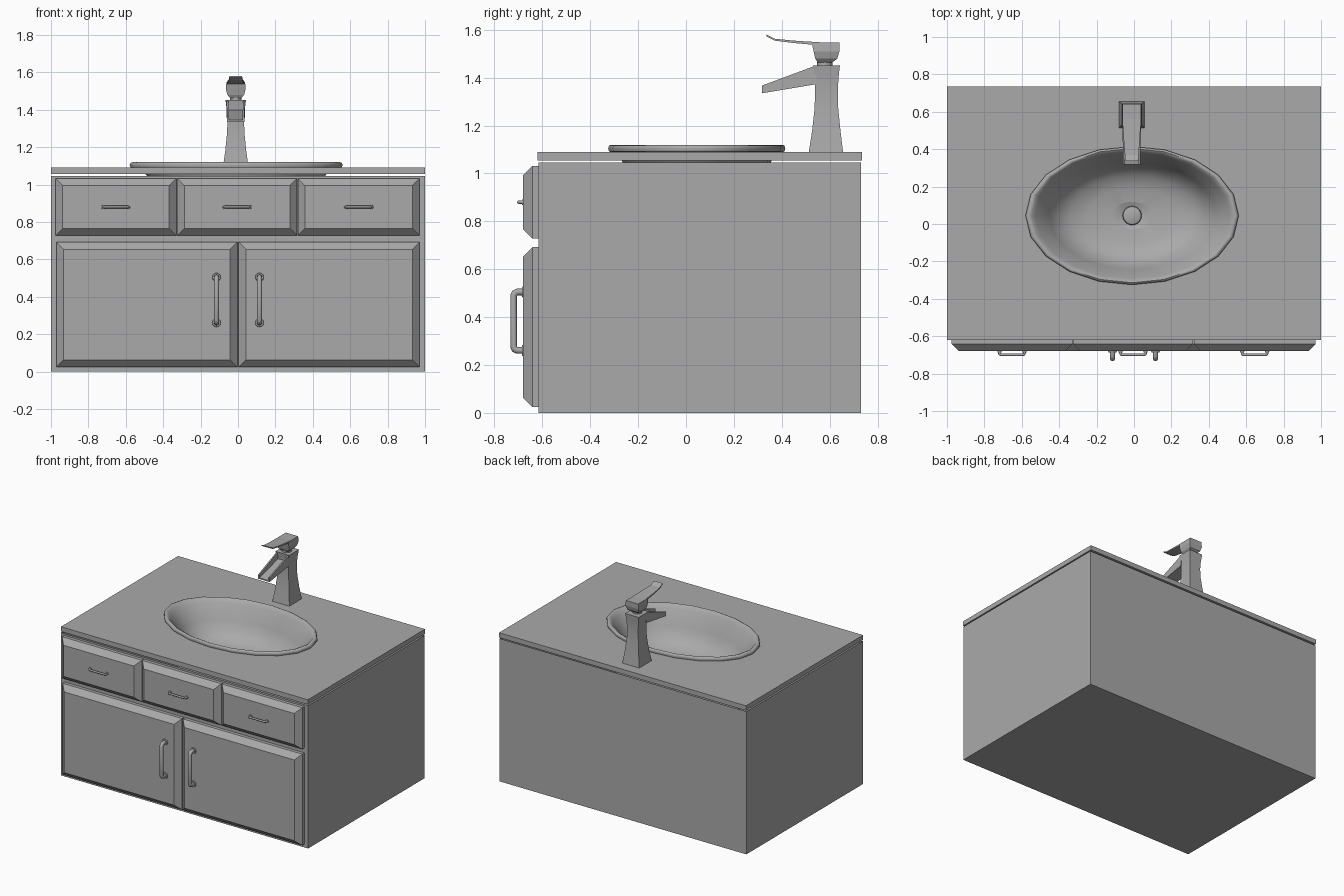
import bpy, bmesh, math

cube = bpy.data.objects.get("Cube")
if cube:
    bpy.data.objects.remove(cube, do_unlink=True)

grey = bpy.data.materials.new("plain grey")
grey.use_nodes = True
GREY = (0.4, 0.4, 0.4, 1)
grey.diffuse_color = GREY
grey.node_tree.nodes["Principled BSDF"].inputs["Base Color"].default_value = GREY


def add_object(name, data):
    obj = bpy.data.objects.new(name, data)
    bpy.context.collection.objects.link(obj)
    data.materials.append(grey)
    return obj


def activate(obj):
    bpy.ops.object.select_all(action='DESELECT')
    obj.select_set(True)
    bpy.context.view_layer.objects.active = obj


def smooth(obj, degrees=50):
    activate(obj)
    bpy.ops.object.shade_smooth_by_angle(angle=math.radians(degrees))


def loft(name, sections, caps=True):
    """Skin a row of closed sections that have the same number of points."""
    bm = bmesh.new()
    rings = [[bm.verts.new(p) for p in s] for s in sections]
    n = len(rings[0])
    for a, b in zip(rings, rings[1:]):
        for i in range(n):
            j = (i + 1) % n
            bm.faces.new((a[i], a[j], b[j], b[i]))
    if caps:
        bm.faces.new(rings[0])
        bm.faces.new(rings[-1])
        bmesh.ops.recalc_face_normals(bm, faces=bm.faces)
    mesh = bpy.data.meshes.new(name)
    bm.to_mesh(mesh)
    bm.free()
    return add_object(name, mesh)


def flat_rect(x0, x1, y0, y1, z):
    return [(x0, y0, z), (x1, y0, z), (x1, y1, z), (x0, y1, z)]


def front_rect(x0, x1, z0, z1, y):
    return [(x0, y, z0), (x1, y, z0), (x1, y, z1), (x0, y, z1)]


def ellipse(cx, cy, rx, ry, z, n=20):
    angles = [2 * math.pi * i / n for i in range(n)]
    return [(cx + rx * math.cos(a), cy + ry * math.sin(a), z) for a in angles]


# Cabinet, open under the countertop
cabinet = loft("cabinet", [flat_rect(-1, 1, -0.617, 0.73, z) for z in (0, 1.046)])
bm = bmesh.new()
bm.from_mesh(cabinet.data)
top = [f for f in bm.faces if f.normal.z > 0.9]
bmesh.ops.delete(bm, geom=top, context='FACES_ONLY')
bm.to_mesh(cabinet.data)
bm.free()

# Countertop with an oval opening
SX, SY, RX, RY = -0.01, 0.045, 0.57, 0.37
counter = loft("countertop", [flat_rect(-1, 1, -0.62, 0.735, z) for z in (1.055, 1.09)])
cutter = loft("opening_cutter", [ellipse(SX, SY, RX * 0.92, RY * 0.92, z) for z in (1, 1.2)])
cutter.hide_render = True
cut = counter.modifiers.new("opening", 'BOOLEAN')
cut.operation = 'DIFFERENCE'
cut.solver = 'EXACT'
cut.object = cutter
activate(counter)
bpy.ops.object.modifier_apply(modifier=cut.name)
bpy.data.objects.remove(cutter, do_unlink=True)

# Sink bowl with rolled rim: (scale, height)
bowl = [(0.96, 1.088), (0.99, 1.092), (1, 1.105), (0.99, 1.116), (0.97, 1.12),
        (0.945, 1.115), (0.91, 1.09), (0.84, 1.05), (0.78, 0.99), (0.7, 0.93),
        (0.58, 0.885), (0.4, 0.862), (0.2, 0.855)]
rings = [ellipse(SX, SY, RX * s, RY * s, z) for s, z in bowl]
rings.append(ellipse(SX, SY, 0.085, 0.085, 0.853))
rings.append(ellipse(SX, SY, 0.05, 0.05, 0.84))
smooth(loft("sink_bowl", rings, caps=False))
drain = [ellipse(SX, SY, r, r, z) for r, z in ((0.052, 0.835), (0.048, 0.858), (0.04, 0.862))]
smooth(loft("drain_plug", drain), 30)


# Drawer and door fronts with chamfered borders
def panel(name, x0, x1, z0, z1):
    c = 0.038
    loft(name, [front_rect(x0, x1, z0, z1, -0.615),
                front_rect(x0, x1, z0, z1, -0.642),
                front_rect(x0 + c, x1 - c, z0 + c, z1 - c, -0.68)])


# Bent bar handle, along x or z
def handle(name, centre, half, reach, radius, upright):
    cx, cz = centre
    bend = reach * 0.35
    path = [(-half, 0), (-half, reach - bend), (-half + bend * 0.3, reach - bend * 0.3),
            (-half + bend, reach)]
    path += [(-u, d) for u, d in reversed(path)]
    curve = bpy.data.curves.new(name, 'CURVE')
    curve.dimensions = '3D'
    curve.bevel_depth = radius
    curve.bevel_resolution = 2
    curve.use_fill_caps = True
    spline = curve.splines.new('POLY')
    spline.points.add(len(path) - 1)
    for point, (u, d) in zip(spline.points, path):
        x, z = (cx, cz + u) if upright else (cx + u, cz)
        point.co = (x, -0.677 - d, z, 1)
    add_object(name, curve)
    # Round mounting feet
    for k, u in enumerate((-half, half)):
        x, z = (cx, cz + u) if upright else (cx + u, cz)
        foot = [[(px, y, pz) for px, pz, _ in ellipse(x, z, radius * s, radius * s, 0, 12)]
                for y, s in ((-0.678, 1.7), (-0.686, 1.5))]
        smooth(loft(f"{name}_foot_{k + 1}", foot), 30)


for side, x0, x1 in (("right", -0.975, -0.33), ("middle", -0.325, 0.315), ("left", 0.32, 0.97)):
    panel(side + "_drawer", x0, x1, 0.728, 1.032)
    handle(side + "_drawer_handle", ((x0 + x1) / 2, 0.88), 0.067, 0.022, 0.007, False)
for side, s in (("right", -1), ("left", 1)):
    x0, x1 = sorted((s * 0.004, s * 0.97))
    panel(side + "_door", x0, x1, 0.025, 0.692)
    handle(side + "_door_handle", (s * 0.115, 0.383), 0.122, 0.043, 0.014, True)

# Tap column: (height, half width, front y, back y)
TX = -0.012
column = [(1.09, 0.069, 0.513, 0.656), (1.18, 0.056, 0.527, 0.645), (1.27, 0.047, 0.537, 0.636),
          (1.34, 0.044, 0.539, 0.634), (1.4, 0.048, 0.538, 0.637), (1.452, 0.055, 0.53, 0.643)]
smooth(loft("tap_column", [flat_rect(TX - w, TX + w, a, b, z) for z, w, a, b in column]), 30)


# Open spout channel
def channel(y, half, bottom, floor, top):
    w = half - 0.01
    outline = [(-half, bottom), (half, bottom), (half, top), (w, top),
               (w, floor), (-w, floor), (-w, top), (-half, top)]
    return [(TX + x, y, z) for x, z in outline]


loft("tap_spout", [channel(0.317, 0.046, 1.335, 1.345, 1.367),
                   channel(0.545, 0.05, 1.373, 1.4, 1.452)])

# Neck, handle block and lever
neck = [ellipse(TX, 0.58, 0.032, 0.032, z, 16) for z in (1.44, 1.48)]
smooth(loft("tap_neck", neck), 30)
block = [(1.463, 0.03, 0.55, 0.61), (1.48, 0.045, 0.54, 0.632),
         (1.51, 0.053, 0.533, 0.641), (1.548, 0.05, 0.525, 0.642)]
loft("tap_handle", [flat_rect(TX - w, TX + w, a, b, z) for z, w, a, b in block])
lever = [(0.56, 0.049, 1.535, 1.548), (0.45, 0.043, 1.545, 1.555),
         (0.37, 0.037, 1.555, 1.563), (0.337, 0.034, 1.572, 1.58)]
loft("tap_lever", [front_rect(TX - w, TX + w, a, b, y) for y, w, a, b in lever])
